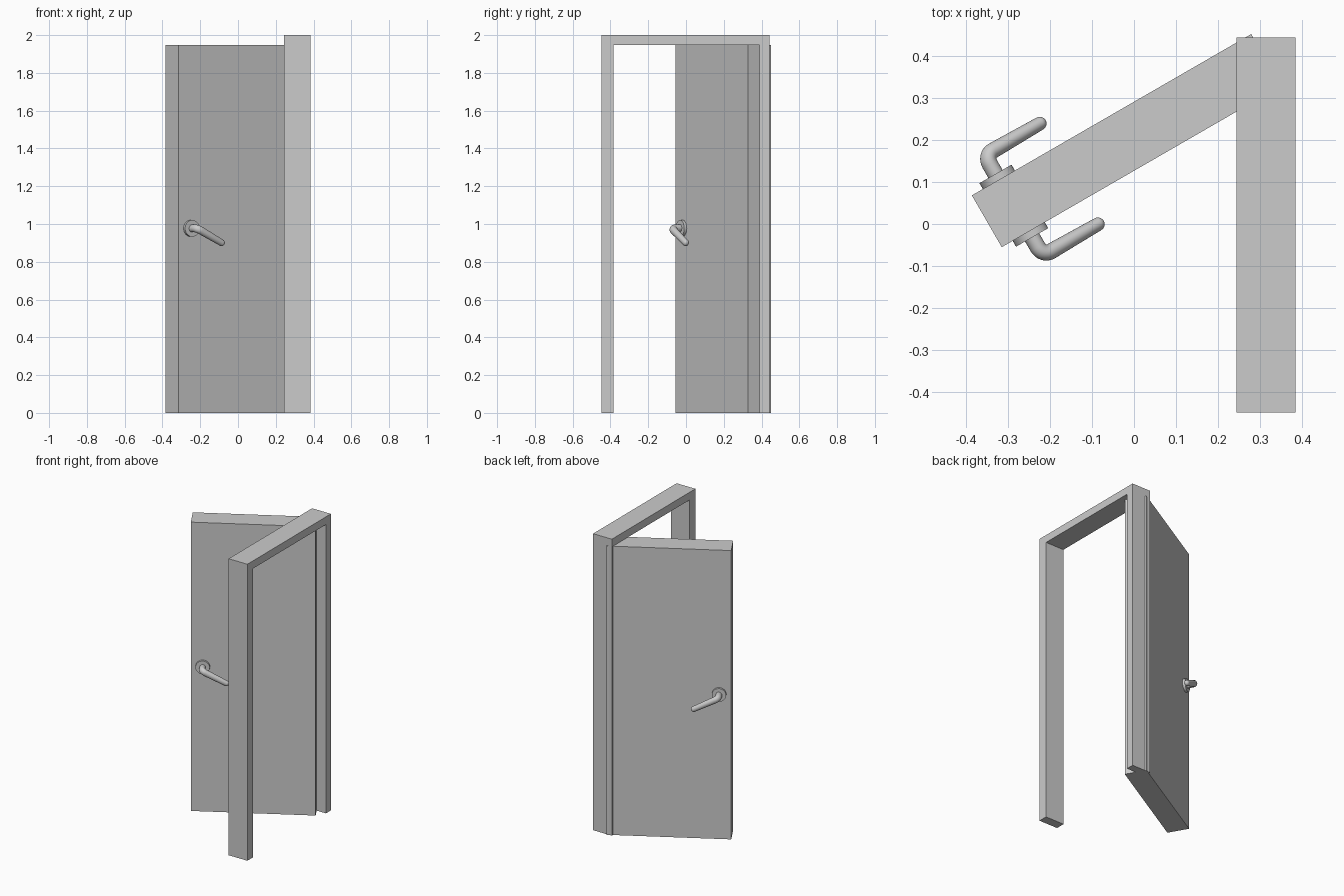
import bpy, bmesh
from math import sin, cos, pi, radians
from mathutils import Vector, Matrix

default = bpy.data.objects.get("Cube")
if default:
    bpy.data.objects.remove(default)

grey = bpy.data.materials.new("light grey")
grey.use_nodes = True
grey.diffuse_color = (0.6, 0.6, 0.6, 1)
grey.node_tree.nodes["Principled BSDF"].inputs["Base Color"].default_value = (0.6, 0.6, 0.6, 1)


def finish(name, bm, matrix=Matrix(), smooth=False):
    bmesh.ops.recalc_face_normals(bm, faces=bm.faces[:])
    mesh = bpy.data.meshes.new(name)
    bm.to_mesh(mesh)
    bm.free()
    mesh.materials.append(grey)
    obj = bpy.data.objects.new(name, mesh)
    bpy.context.collection.objects.link(obj)
    obj.matrix_world = matrix
    if smooth:
        bpy.ops.object.select_all(action='DESELECT')
        obj.select_set(True)
        bpy.context.view_layer.objects.active = obj
        bpy.ops.object.shade_smooth_by_angle(angle=radians(40))
    return obj


HEIGHT, OPENING = 2.0, 1.948
WIDTH, THICK = 0.766, 0.142

# Door frame: U-shaped outline in the y-z plane, extruded along x
bm = bmesh.new()
outline = [(-0.447, 0), (-0.447, HEIGHT), (0.443, HEIGHT), (0.443, 0),
           (0.39, 0), (0.39, OPENING), (-0.385, OPENING), (-0.385, 0)]
face = bm.faces.new([bm.verts.new((0.243, y, z)) for y, z in outline])
extruded = bmesh.ops.extrude_face_region(bm, geom=[face])
bmesh.ops.translate(bm, vec=(0.14, 0, 0),
                    verts=[v for v in extruded["geom"] if isinstance(v, bmesh.types.BMVert)])
finish("door_frame", bm)

# Door leaf, swung open; its local origin is the free front corner
swing = Matrix.Translation((-0.314, -0.055, 0)) @ Matrix.Rotation(radians(30), 4, 'Z')
bm = bmesh.new()
bmesh.ops.create_cube(bm, size=1)
bmesh.ops.scale(bm, vec=(WIDTH, THICK, OPENING), verts=bm.verts)
bmesh.ops.translate(bm, vec=(WIDTH / 2, THICK / 2, OPENING / 2), verts=bm.verts)
finish("door_leaf", bm, swing)

# Handle path in (along lever, away from door, width scale)
REACH, LENGTH, BEND, PLATE = 0.067, 0.185, 0.024, 0.016
TIP = 0.016


def handle_path():
    path = [(0, 0, 1), (0, REACH - BEND, 1)]
    for i in range(1, 9):
        a = pi / 2 * i / 8
        path.append((BEND * (1 - cos(a)), REACH - BEND + BEND * sin(a), 1))
    for i in range(7):
        a = pi / 2 * i / 6
        path.append((LENGTH - TIP + TIP * sin(a), REACH, max(0.85 * cos(a), 0.05)))
    return path


def add_handle(side_name, face_y, out):
    # Round backing plate
    centre = Vector((0.074, face_y, 0.977))
    bm = bmesh.new()
    bmesh.ops.create_cone(bm, cap_ends=True, segments=40, radius1=0.044, radius2=0.044, depth=PLATE)
    bmesh.ops.rotate(bm, matrix=Matrix.Rotation(pi / 2, 3, 'X'), verts=bm.verts)
    bmesh.ops.translate(bm, vec=centre + Vector((0, out * PLATE / 2, 0)), verts=bm.verts)
    finish(side_name + "_handle_plate", bm, swing, True)

    # Bent lever swept along its path, drooping towards the tip
    droop = radians(27)
    along = Vector((cos(droop), 0, -sin(droop)))
    away = Vector((0, out, 0))
    across = along.cross(away)
    path = handle_path()
    bm = bmesh.new()
    rings = []
    for i, (u, n, s) in enumerate(path):
        before, after = path[max(i - 1, 0)], path[min(i + 1, len(path) - 1)]
        tangent = (along * (after[0] - before[0]) + away * (after[1] - before[1])).normalized()
        side = tangent.cross(across)
        middle = centre + along * u + away * n
        rings.append([bm.verts.new(middle + side * 0.019 * s * cos(a) + across * 0.021 * s * sin(a))
                      for a in (2 * pi * k / 24 for k in range(24))])
    for r, q in zip(rings, rings[1:]):
        for k in range(24):
            j = (k + 1) % 24
            bm.faces.new((r[k], r[j], q[j], q[k]))
    bm.faces.new(rings[0])
    bm.faces.new(rings[-1])
    finish(side_name + "_handle_lever", bm, swing, True)


add_handle("front", 0, -1)
add_handle("back", THICK, 1)
